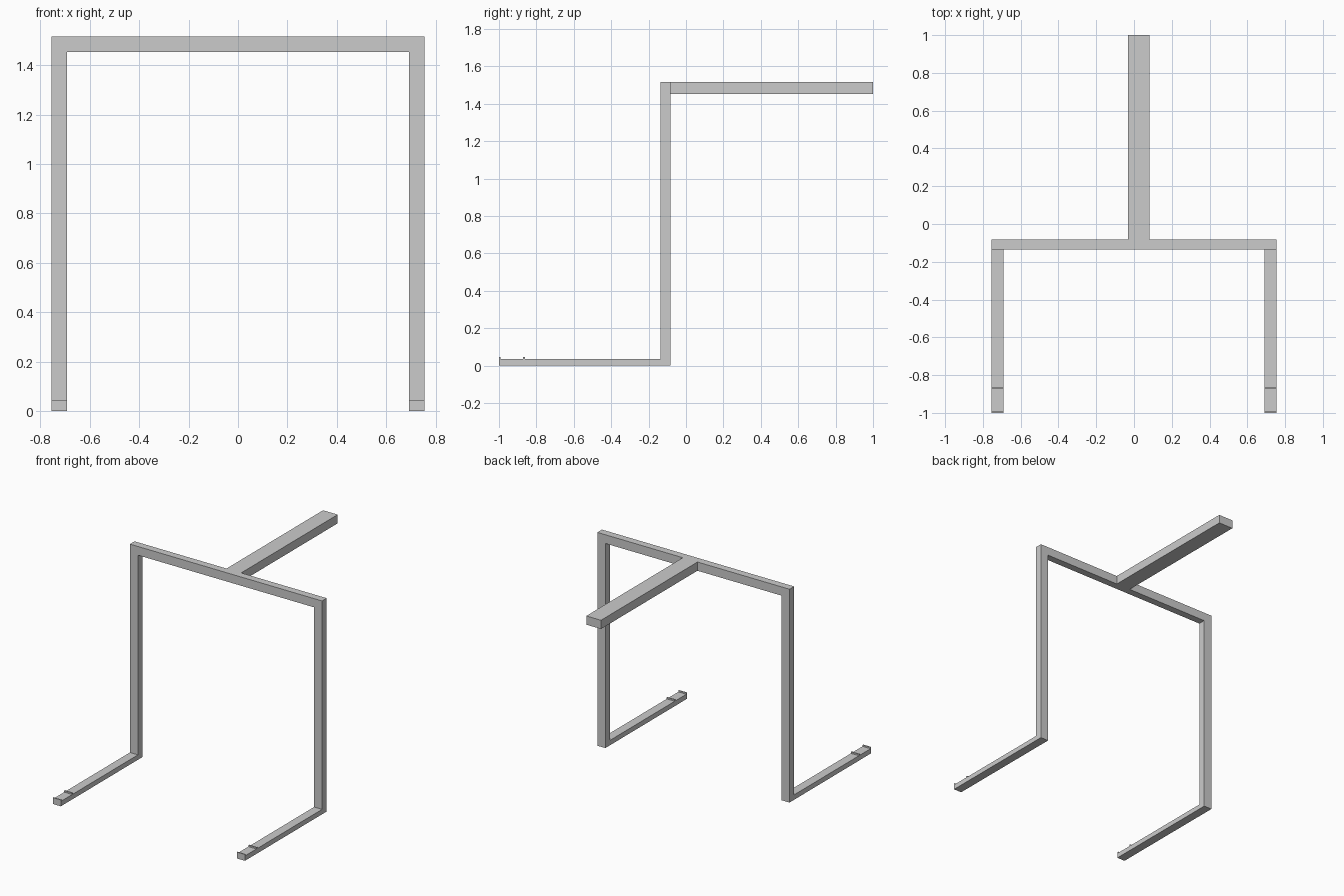
import bpy, bmesh
from mathutils import Vector

if "Cube" in bpy.data.objects:
    bpy.data.objects.remove(bpy.data.objects["Cube"])


def prism(name, profile, to_3d, depth):
    """Extrude a flat outline; to_3d places each outline point in space."""
    bm = bmesh.new()
    face = bm.faces.new([bm.verts.new(to_3d(a, b)) for a, b in profile])
    ext = bmesh.ops.extrude_face_region(bm, geom=[face])
    verts = [v for v in ext["geom"] if isinstance(v, bmesh.types.BMVert)]
    bmesh.ops.translate(bm, verts=verts, vec=Vector(depth))
    bmesh.ops.recalc_face_normals(bm, faces=bm.faces)
    mesh = bpy.data.meshes.new(name)
    bm.to_mesh(mesh)
    bm.free()
    obj = bpy.data.objects.new(name, mesh)
    bpy.context.collection.objects.link(obj)
    return obj


OUT, IN = 0.755, 0.692          # outer and inner half widths of the frame
TOP, UNDER = 1.515, 1.453       # top bar heights
FRONT, BACK = -0.135, -0.083    # frame depth

# Upright portal frame: two posts and a top bar in one outline
prism("portal_frame",
      [(-OUT, 0), (-OUT, TOP), (OUT, TOP), (OUT, 0),
       (IN, 0), (IN, UNDER), (-IN, UNDER), (-IN, 0)],
      lambda x, z: (x, FRONT, z), (0, BACK - FRONT, 0))

# Rear arm, slightly off centre
prism("rear_arm",
      [(-0.032, UNDER), (0.083, UNDER), (0.083, TOP), (-0.032, TOP)],
      lambda x, z: (x, BACK, z), (0, 1 - BACK, 0))

# Floor forks with an end lip and a small stop ridge
FORK, LIP = 0.035, 0.045
fork_side = [(-1, 0), (-1, LIP), (-0.992, LIP), (-0.992, FORK),
             (-0.872, FORK), (-0.872, LIP), (-0.862, LIP), (-0.862, FORK),
             (FRONT, FORK), (FRONT, 0)]
for side, x0 in (("left", -OUT), ("right", IN)):
    prism(side + "_fork", fork_side,
          lambda y, z, x0=x0: (x0, y, z), (OUT - IN, 0, 0))
